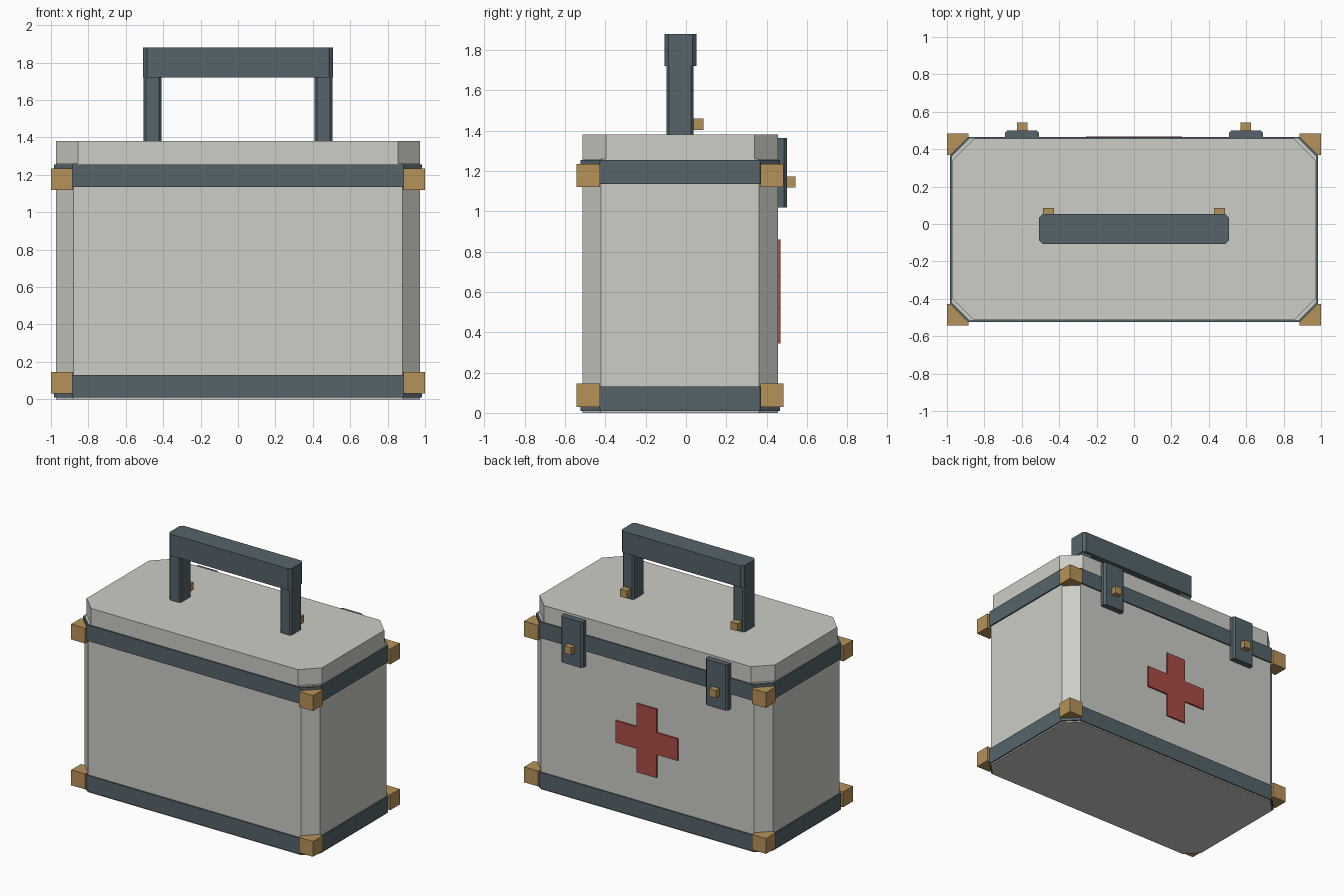
import bpy, bmesh

if "Cube" in bpy.data.objects:
    bpy.data.objects.remove(bpy.data.objects["Cube"])


def material(name, rgb):
    m = bpy.data.materials.new(name)
    m.diffuse_color = (*rgb, 1)
    m.use_nodes = True
    m.node_tree.nodes["Principled BSDF"].inputs["Base Color"].default_value = m.diffuse_color
    return m


CASE = material("warm grey case", (0.60, 0.61, 0.56))
TRIM = material("dark slate trim", (0.089, 0.127, 0.147))
BRASS = material("brass", (0.47, 0.29, 0.098))
RED = material("red", (0.40, 0.072, 0.062))


def prism(name, outline, axis, lo, hi, mat):
    """Extrude an outline: (x, y) along z, or (x, z) along y."""
    bm = bmesh.new()
    place = (lambda a, b: (a, b, lo)) if axis == "z" else (lambda a, b: (a, lo, b))
    face = bm.faces.new([bm.verts.new(place(a, b)) for a, b in outline])
    res = bmesh.ops.extrude_face_region(bm, geom=[face])
    verts = [v for v in res["geom"] if isinstance(v, bmesh.types.BMVert)]
    shift = (0, 0, hi - lo) if axis == "z" else (0, hi - lo, 0)
    bmesh.ops.translate(bm, verts=verts, vec=shift)
    bmesh.ops.recalc_face_normals(bm, faces=bm.faces[:])
    mesh = bpy.data.meshes.new(name)
    bm.to_mesh(mesh)
    bm.free()
    mesh.materials.append(mat)
    obj = bpy.data.objects.new(name, mesh)
    bpy.context.collection.objects.link(obj)
    return obj


def chamfered(x0, x1, y0, y1, c):
    """Rectangle with cut corners."""
    return [(x0 + c, y0), (x1 - c, y0), (x1, y0 + c), (x1, y1 - c),
            (x1 - c, y1), (x0 + c, y1), (x0, y1 - c), (x0, y0 + c)]


def box(name, x, y, z, mat):
    outline = [(x[0], y[0]), (x[1], y[0]), (x[1], y[1]), (x[0], y[1])]
    return prism(name, outline, "z", z[0], z[1], mat)


def span(side, a, b):
    """Mirrored x range."""
    return (a, b) if side > 0 else (-b, -a)


# Case and lid
prism("case_body", chamfered(-0.973, 0.973, -0.514, 0.456, 0.093), "z", 0.0, 1.26, CASE)
prism("lid", chamfered(-0.973, 0.973, -0.514, 0.456, 0.117), "z", 1.26, 1.38, CASE)

# Trim bands
for name, z0, z1 in (("lower_band", 0.01, 0.13), ("upper_band", 1.135, 1.255)):
    prism(name, chamfered(-0.983, 0.983, -0.524, 0.466, 0.098), "z", z0, z1, TRIM)

# Brass corner blocks
for level, z in (("lower", (0.03, 0.145)), ("upper", (1.12, 1.235))):
    for end, y in (("front", (-0.542, -0.427)), ("back", (0.369, 0.484))):
        for s in (-1, 1):
            box(f"{level}_{end}_corner", span(s, 0.884, 1.0), y, z, BRASS)

# Handle grip
prism("handle_grip", chamfered(-0.507, 0.507, -0.107, 0.053, 0.02), "z", 1.72, 1.88, TRIM)

for s in (-1, 1):
    # Handle posts and their bolts
    x0, x1 = span(s, 0.41, 0.505)
    prism("handle_post", chamfered(x0, x1, -0.097, 0.036, 0.012), "z", 1.38, 1.72, TRIM)
    box("handle_bolt", span(s, 0.429, 0.486), (0.03, 0.086), (1.404, 1.46), BRASS)
    # Back latches with studs
    x0, x1 = span(s, 0.507, 0.69)
    plate = [(x0, 0.45), (x1, 0.45), (x1, 0.487), (x1 - 0.014, 0.501),
             (x0 + 0.014, 0.501), (x0, 0.487)]
    prism("latch", plate, "z", 1.02, 1.363, TRIM)
    box("latch_stud", span(s, 0.57, 0.626), (0.49, 0.542), (1.117, 1.173), BRASS)

# Cross emblem on the back
a, b, zc = 0.082, 0.257, 0.602
cross = [(-a, -b), (a, -b), (a, -a), (b, -a), (b, a), (a, a),
         (a, b), (-a, b), (-a, a), (-b, a), (-b, -a), (-a, -a)]
prism("red_cross", [(x, z + zc) for x, z in cross], "y", 0.45, 0.468, RED)
